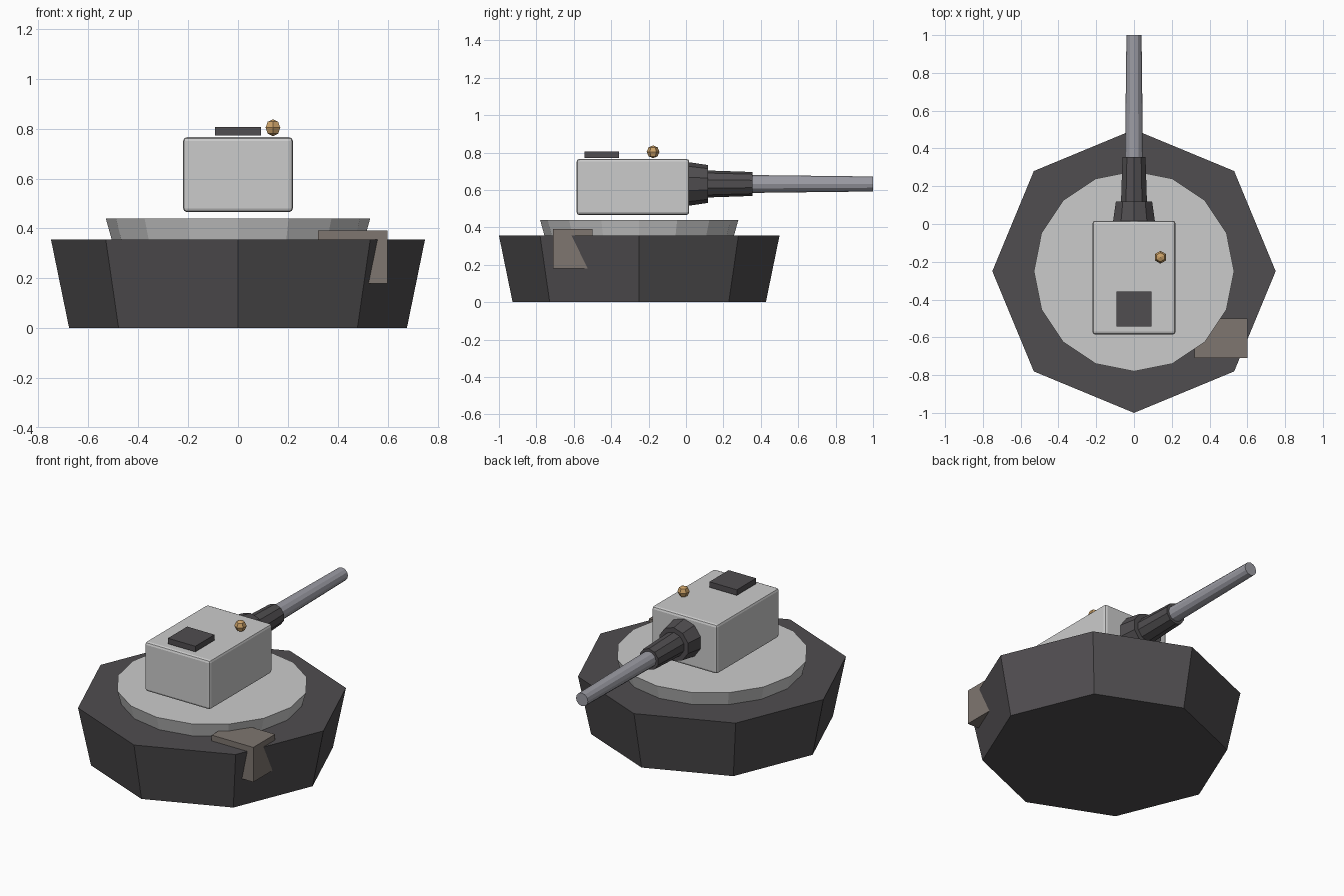
import bpy, bmesh
from math import radians
from mathutils import Matrix, Vector

if "Cube" in bpy.data.objects:
    bpy.data.objects.remove(bpy.data.objects["Cube"])


def material(name, rgb):
    m = bpy.data.materials.new(name)
    m.diffuse_color = (*rgb, 1)
    m.use_nodes = True
    m.node_tree.nodes["Principled BSDF"].inputs["Base Color"].default_value = m.diffuse_color
    return m


DARK = material("dark_armour", (0.08, 0.075, 0.08))
STEEL = material("barrel_steel", (0.33, 0.33, 0.37))
BROWN = material("bracket_brown", (0.21, 0.18, 0.16))
BRASS = material("brass", (0.6, 0.36, 0.14))


def finish(bm, name, mat=None):
    me = bpy.data.meshes.new(name)
    bm.to_mesh(me)
    bm.free()
    ob = bpy.data.objects.new(name, me)
    bpy.context.collection.objects.link(ob)
    if mat:
        me.materials.append(mat)
    return ob


def box(name, lo, hi, mat=None):
    lo, hi = Vector(lo), Vector(hi)
    bm = bmesh.new()
    bmesh.ops.create_cube(bm, size=1, matrix=Matrix.Translation((lo + hi) / 2)
                          @ Matrix.Diagonal((*(hi - lo), 1)))
    return finish(bm, name, mat)


def frustum(name, sides, r1, r2, start, length, mat=None, forward=False):
    # tapered prism standing up, or pointing along +y when forward
    turn = Matrix.Rotation(radians(-90 if forward else 0), 4, 'X')
    bm = bmesh.new()
    bmesh.ops.create_cone(bm, cap_ends=True, segments=sides, radius1=r1, radius2=r2,
                          depth=length, matrix=Matrix.Translation(start) @ turn
                          @ Matrix.Translation((0, 0, length / 2)))
    return finish(bm, name, mat)


# Octagonal base and turntable ring
frustum("base", 8, 0.677, 0.75, (0, -0.25, 0), 0.356, DARK)
frustum("turntable", 16, 0.505, 0.53, (0, -0.25, 0.35), 0.09)

# Gun housing with softened edges
housing = box("housing", (-0.22, -0.585, 0.466), (0.22, 0.017, 0.766))
bev = housing.modifiers.new("soft_edges", 'BEVEL')
bev.width = 0.015
bev.segments = 2

# Roof hatch and side bracket
box("hatch", (-0.092, -0.542, 0.772), (0.092, -0.357, 0.806), DARK)
box("side_bracket", (0.32, -0.71, 0.18), (0.60, -0.50, 0.391), BROWN)

# Gun: collar, sleeve and barrel
frustum("collar", 10, 0.118, 0.101, (0, 0.005, 0.632), 0.113, DARK, True)
frustum("sleeve", 10, 0.073, 0.064, (0, 0.09, 0.632), 0.266, DARK, True)
frustum("barrel", 12, 0.048, 0.04, (0, 0.33, 0.632), 0.67, STEEL, True)

# Roof beacon
bm = bmesh.new()
bmesh.ops.create_uvsphere(bm, u_segments=6, v_segments=4, radius=0.034,
                          matrix=Matrix.Translation((0.14, -0.176, 0.804)))
finish(bm, "beacon", BRASS)
